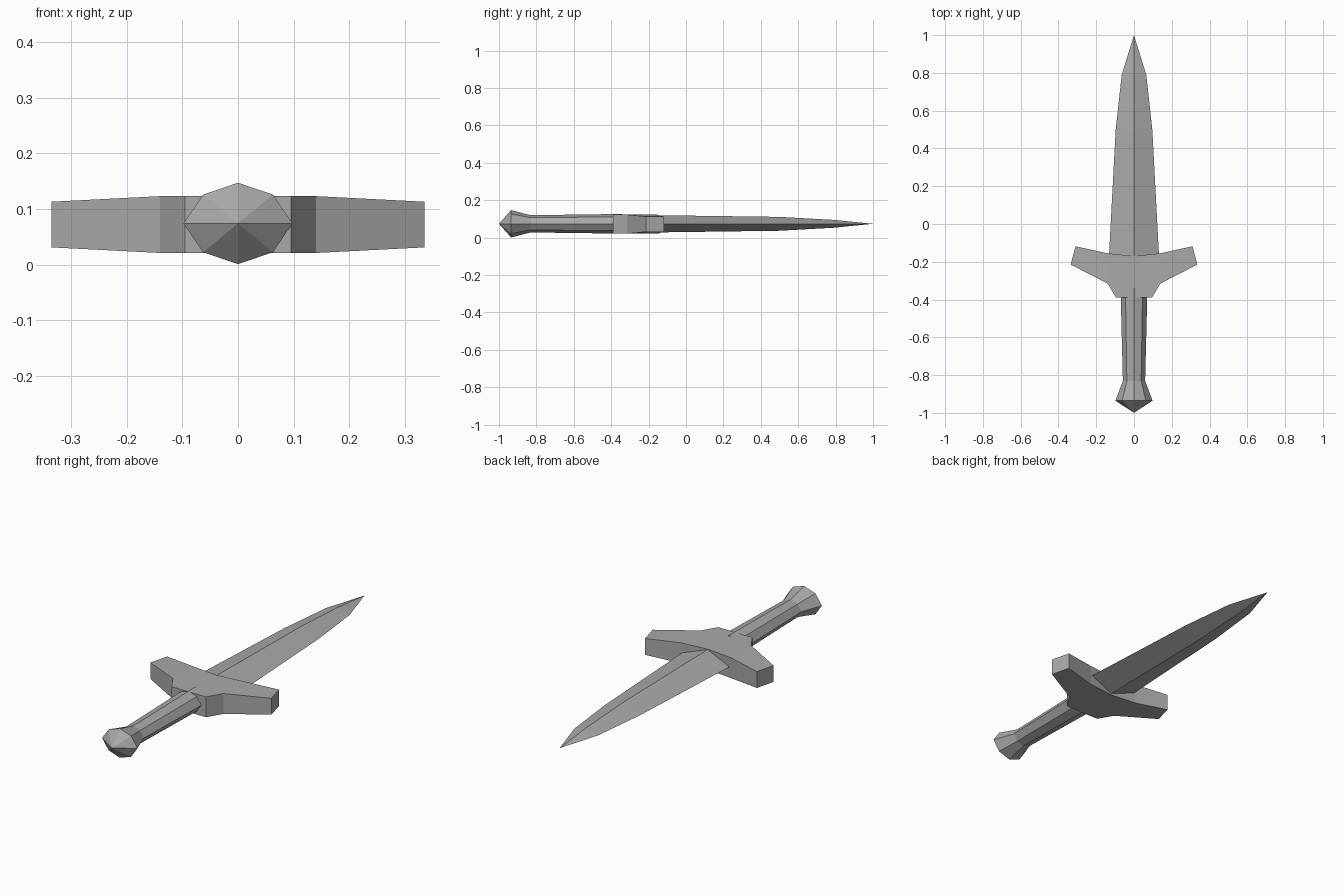
import bpy
import bmesh
from math import pi, sin, cos

cube = bpy.data.objects.get("Cube")
if cube:
    bpy.data.objects.remove(cube, do_unlink=True)

MID = 0.074  # height of the long axis

steel = bpy.data.materials.new("grey_steel")
steel.use_nodes = True
GREY = (0.4, 0.4, 0.4, 1)
steel.diffuse_color = GREY
steel.node_tree.nodes["Principled BSDF"].inputs["Base Color"].default_value = GREY


def finish(name, bm):
    bmesh.ops.recalc_face_normals(bm, faces=bm.faces)
    mesh = bpy.data.meshes.new(name)
    bm.to_mesh(mesh)
    bm.free()
    mesh.materials.append(steel)
    obj = bpy.data.objects.new(name, mesh)
    bpy.context.collection.objects.link(obj)
    return obj


def loft(name, section, stations, tip_y):
    """Sweep a unit section along y through (y, half width, half height), ending in a point."""
    bm = bmesh.new()
    rings = [[bm.verts.new((u * w, y, MID + v * h)) for u, v in section]
             for y, w, h in stations]
    n = len(section)
    for a, b in zip(rings, rings[1:]):
        for i in range(n):
            j = (i + 1) % n
            bm.faces.new((a[i], a[j], b[j], b[i]))
    tip = bm.verts.new((0, tip_y, MID))
    for i in range(n):
        bm.faces.new((rings[-1][i], rings[-1][(i + 1) % n], tip))
    bm.faces.new(rings[0])
    return finish(name, bm)


# Blade: diamond section tapering to the point
diamond = [(cos(i * pi / 2), sin(i * pi / 2)) for i in range(4)]
loft("blade", diamond,
     [(-0.2, 0.134, 0.047), (-0.16, 0.132, 0.046), (0.5, 0.097, 0.037), (0.79, 0.065, 0.021)], 1.0)

# Grip: eight-sided, flaring into the pointed pommel
octagon = [(1, 0), (0.64, 0.71), (0, 1), (-0.64, 0.71),
           (-1, 0), (-0.64, -0.71), (0, -1), (0.64, -0.71)]
loft("grip_and_pommel", octagon,
     [(-0.34, 0.071, 0.053), (-0.39, 0.07, 0.052), (-0.83, 0.059, 0.046), (-0.935, 0.098, 0.073)], -1.0)

# Crossguard: swept-forward outline, mirrored, thinner at the ends
half = [(0.095, -0.39), (0.14, -0.315), (0.335, -0.215), (0.31, -0.118), (0.14, -0.155)]
outline = half + [(0, -0.17)] + [(-x, y) for x, y in reversed(half)]
bm = bmesh.new()
layers = []
for side in (-1, 1):
    layers.append([bm.verts.new((x, y, MID - 0.002 + side * (0.051 if abs(x) < 0.2 else 0.041)))
                   for x, y in outline])
low, high = layers
count = len(outline)
for i in range(count):
    j = (i + 1) % count
    bm.faces.new((low[i], low[j], high[j], high[i]))
for ring in layers:
    # right arm, centre, left arm
    for ids in ((1, 2, 3, 4), (0, 1, 4, 5, 6, 9, 10), (6, 7, 8, 9)):
        bm.faces.new([ring[i] for i in ids])
finish("crossguard", bm)
